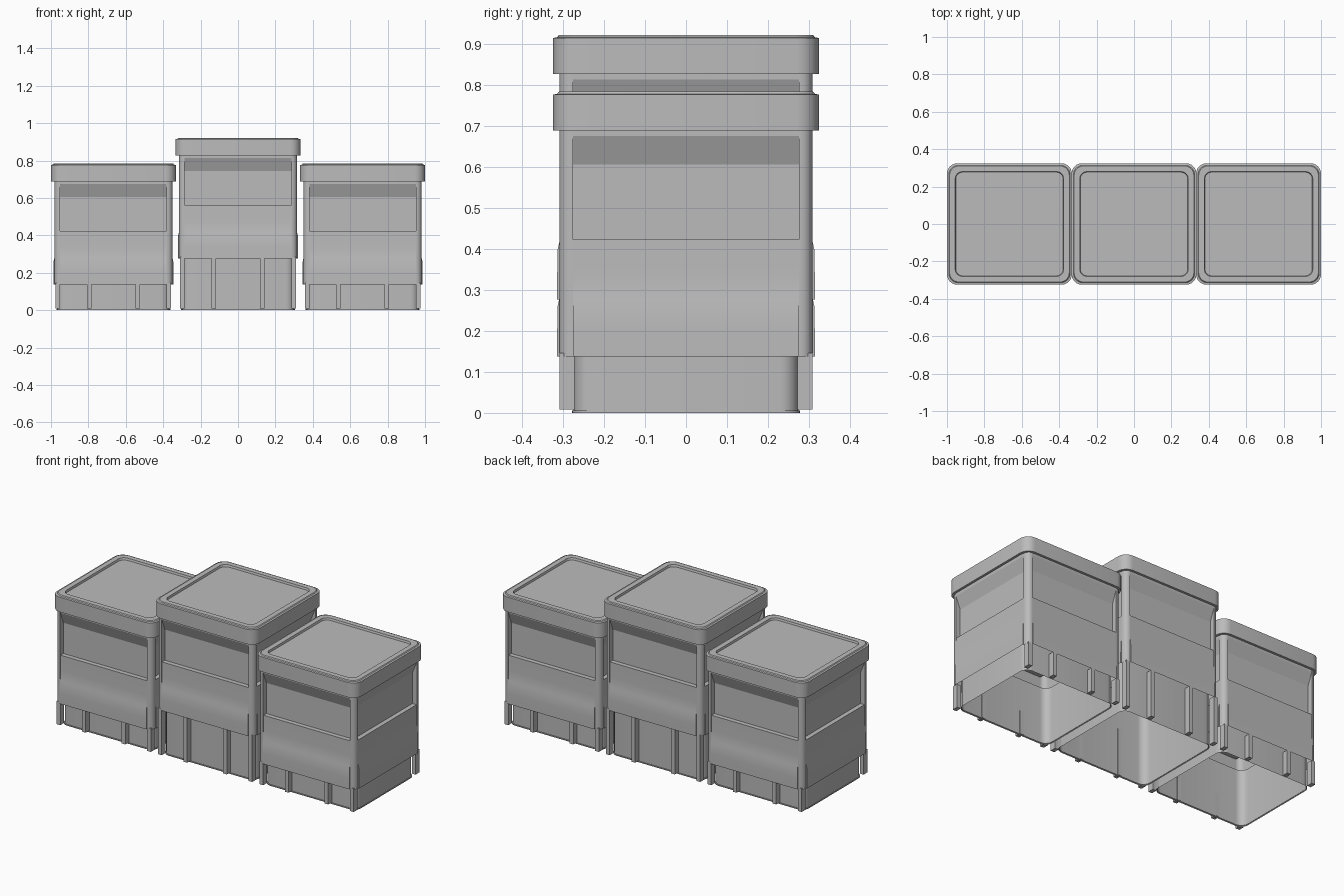
import bpy, bmesh, math

cube = bpy.data.objects.get("Cube")
if cube:
    bpy.data.objects.remove(cube, do_unlink=True)

grey = bpy.data.materials.new("matte grey")
grey.use_nodes = True
colour = (0.5, 0.5, 0.5, 1)
grey.diffuse_color = colour
grey.node_tree.nodes["Principled BSDF"].inputs["Base Color"].default_value = colour


def rounded_ring(hx, hy, r, z, steps=6):
    """Points of a rounded rectangle, anticlockwise from the +x side."""
    pts = []
    for k, (sx, sy) in enumerate([(1, 1), (-1, 1), (-1, -1), (1, -1)]):
        for i in range(steps + 1):
            a = math.pi / 2 * (k + i / steps)
            pts.append((sx * (hx - r) + r * math.cos(a),
                        sy * (hy - r) + r * math.sin(a), z))
    return pts


def panelled_ring(hx, hy, r, z, depth, px, py):
    """Rounded rectangle whose four sides step inwards between the corners."""
    arcs, n = rounded_ring(hx, hy, r, z), 7
    ix, iy = hx - depth, hy - depth
    sides = [[(px, hy), (px, iy), (-px, iy), (-px, hy)],
             [(-hx, py), (-ix, py), (-ix, -py), (-hx, -py)],
             [(-px, -hy), (-px, -iy), (px, -iy), (px, -hy)],
             [(hx, -py), (ix, -py), (ix, py), (hx, py)]]
    pts = []
    for k, side in enumerate(sides):
        pts += arcs[k * n:(k + 1) * n] + [(x, y, z) for x, y in side]
    return pts


def finish(bm, name, x, angle=35):
    mesh = bpy.data.meshes.new(name)
    bm.to_mesh(mesh)
    bm.free()
    mesh.materials.append(grey)
    obj = bpy.data.objects.new(name, mesh)
    bpy.context.collection.objects.link(obj)
    obj.location.x = x
    bpy.ops.object.select_all(action="DESELECT")
    obj.select_set(True)
    bpy.context.view_layer.objects.active = obj
    bpy.ops.object.shade_smooth_by_angle(angle=math.radians(angle))


def loft(name, rings, x, angle=35, capped=False):
    """Skin a stack of matching rings, listed so that faces point outwards."""
    bm = bmesh.new()
    rows = [[bm.verts.new(p) for p in ring] for ring in rings]
    n = len(rows[0])
    for low, high in zip(rows, rows[1:]):
        for i in range(n):
            j = (i + 1) % n
            bm.faces.new((low[i], low[j], high[j], high[i]))
    if capped:
        bm.faces.new(rows[0][::-1])
        bm.faces.new(rows[-1])
    finish(bm, name, x, angle)


def build_bin(label, x, base):
    # inner tub, open underneath, with a thin foot rim
    tub = [(0.304, 0.278, 0), (0.304, 0.278, 0.006), (0.301, 0.274, 0.006),
           (0.301, 0.274, base + 0.2)]
    loft(label + "_tub", [rounded_ring(a, b, 0.045, z) for a, b, z in tub], x)

    # outer body shell: bulged skirt, then an inset panel on every side
    profile = [(0, -0.005), (0.06, -0.005), (0.122, -0.004), (0.14, 0.0005),
               (0.2, 0.002), (0.285, 0.003), (0.285, 0.03), (0.467, 0.03),
               (0.537, 0.001), (0.58, 0.001)]
    loft(label + "_body", [panelled_ring(0.316, 0.309, 0.03, base + h, d, 0.285, 0.275)
                           for h, d in profile], x, 20)

    # lid: hollow underside, thin bevel, flat rim and sunken top
    low, top = base + 0.55, base + 0.645
    lid = [(0.014, low + 0.02), (0.014, low), (0, low), (0, top - 0.007),
           (0.01, top - 0.005), (0.014, top), (0.044, top),
           (0.047, top - 0.012)]
    loft(label + "_lid", [rounded_ring(0.334 - i, 0.324 - i, 0.055 - 0.4 * i, z)
                          for i, z in lid], x, 20, capped=True)

    # vertical ribs along the front and back of the tub
    bm = bmesh.new()
    for side in (-1, 1):
        for rx in (-0.297, -0.13, 0.13, 0.297):
            made = bmesh.ops.create_cube(bm, size=1)["verts"]
            bmesh.ops.scale(bm, vec=(0.024, 0.036, base), verts=made)
            bmesh.ops.translate(bm, vec=(rx, side * 0.29, base / 2 + 0.008), verts=made)
    finish(bm, label + "_ribs", x)


for label, x, base in (("right_bin", -0.666, 0.138), ("middle_bin", 0, 0.276),
                       ("left_bin", 0.666, 0.138)):
    build_bin(label, x, base)
